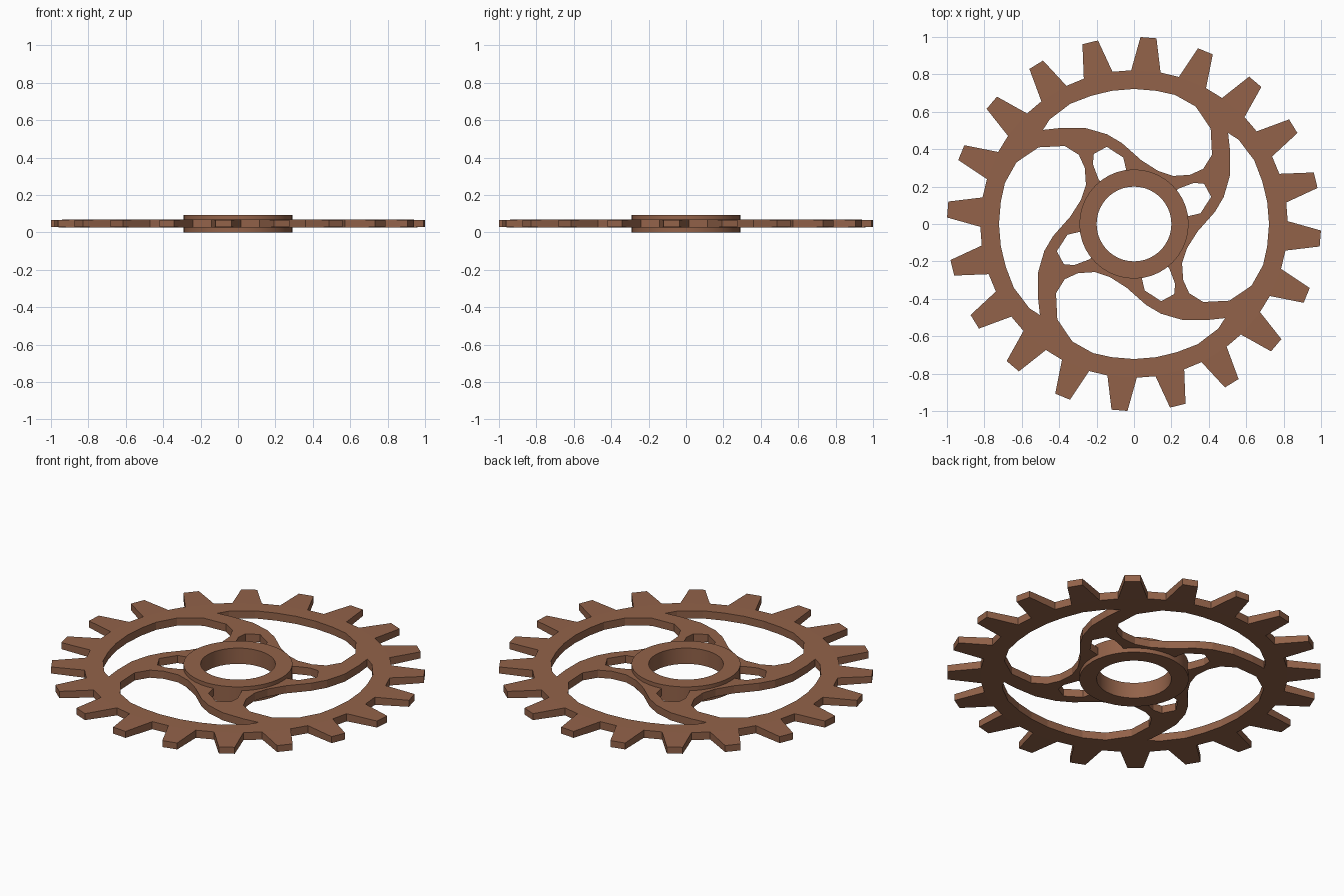
import bpy, bmesh, math

if "Cube" in bpy.data.objects:
    bpy.data.objects.remove(bpy.data.objects["Cube"])

brown = bpy.data.materials.new("rust brown")
brown.diffuse_color = (0.29, 0.123, 0.067, 1)
brown.use_nodes = True
brown.node_tree.nodes["Principled BSDF"].inputs["Base Color"].default_value = brown.diffuse_color

TEETH = 20
Z0, Z1 = 0.025, 0.07      # gear plate
HUB_TOP = 0.093


def polar(r, deg):
    a = math.radians(deg)
    return (r * math.cos(a), r * math.sin(a))


def quarter_turn(points, n):
    for _ in range(n):
        points = [(-y, x) for x, y in points]
    return points


def circle(r, n):
    return [polar(r, 360 * i / n) for i in range(n)]


def plate(name, loops, z0, z1):
    """Flat part from an outline and hole outlines, extruded upward."""
    bm = bmesh.new()
    edges = []
    for pts in loops:
        vs = [bm.verts.new((x, y, z0)) for x, y in pts]
        edges += [bm.edges.new((vs[i], vs[(i + 1) % len(vs)])) for i in range(len(vs))]
    bmesh.ops.triangle_fill(bm, use_beauty=True, use_dissolve=False, edges=edges)
    ext = bmesh.ops.extrude_face_region(bm, geom=bm.faces[:], use_keep_orig=True)
    for v in ext["geom"]:
        if isinstance(v, bmesh.types.BMVert):
            v.co.z = z1
    # tooth tips are slightly thinner than the plate
    mid = (z0 + z1) / 2
    for v in bm.verts:
        if v.co.xy.length > 0.95:
            v.co.z = mid + (v.co.z - mid) * 0.85
    bmesh.ops.recalc_face_normals(bm, faces=bm.faces[:])
    me = bpy.data.meshes.new(name)
    bm.to_mesh(me)
    bm.free()
    me.materials.append(brown)
    ob = bpy.data.objects.new(name, me)
    bpy.context.collection.objects.link(ob)
    return ob


# toothed outline
outline = []
for i in range(TEETH):
    c = -4.45 + i * 360 / TEETH
    outline += [polar(0.822, c - 5.5), polar(1.0, c - 2.45),
                polar(1.0, c + 2.45), polar(0.822, c + 5.5)]

# large swirling window between two spokes
window = [(0, .722), (.12, .712), (.22, .69), (.33, .628), (.41, .51), (.417, .37),
          (.37, .295), (.30, .263), (.21, .257), (.13, .283), (.04, .34), (-.065, .433),
          (-.145, .48), (-.26, .513), (-.396, .513), (-.487, .503), (-.45, .56),
          (-.34, .643), (-.23, .685), (-.12, .712)]

# small opening at the root of each spoke
opening = [(-.215, .375), (-.145, .413), (-.057, .355), (-.042, .29), (-.05, .272),
           (-.12, .25), (-.175, .22), (-.19, .24), (-.22, .32)]

holes = [quarter_turn(p, n) for n in range(4) for p in (window, opening)]
plate("gear_wheel", [outline, circle(0.25, 32)] + holes, Z0, Z1)

# hub ring
plate("hub", [circle(0.292, 40), circle(0.2, 40)], 0, HUB_TOP)

# smooth round hub walls
for ob in bpy.context.collection.objects:
    ob.select_set(ob.name == "hub")
bpy.context.view_layer.objects.active = bpy.data.objects["hub"]
bpy.ops.object.shade_smooth_by_angle(angle=math.radians(30))
